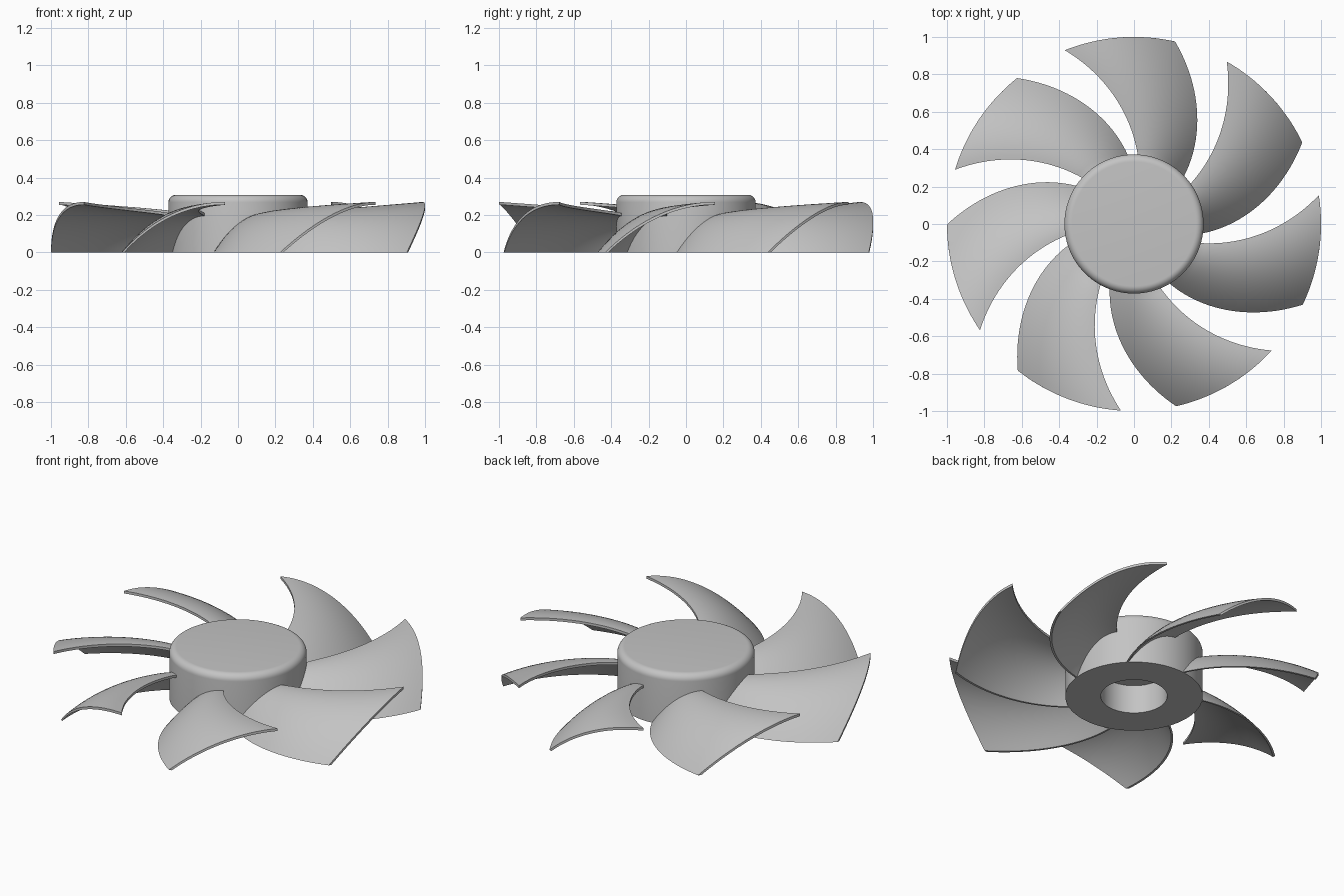
import bpy, bmesh, math

cube = bpy.data.objects.get("Cube")
if cube:
    bpy.data.objects.remove(cube, do_unlink=True)

grey = bpy.data.materials.new("plain_grey")
grey.use_nodes = True
colour = (0.55, 0.55, 0.55, 1)
grey.diffuse_color = colour
grey.node_tree.nodes["Principled BSDF"].inputs["Base Color"].default_value = colour

HUB_R, HUB_H, BEVEL = 0.372, 0.308, 0.04
HOLE_R, HOLE_DEPTH = 0.18, 0.17
BLADES, THICK = 7, 0.015


def add_object(name, bm):
    bmesh.ops.recalc_face_normals(bm, faces=bm.faces)
    mesh = bpy.data.meshes.new(name)
    bm.to_mesh(mesh)
    bm.free()
    mesh.materials.append(grey)
    obj = bpy.data.objects.new(name, mesh)
    bpy.context.collection.objects.link(obj)
    bpy.ops.object.select_all(action="DESELECT")
    obj.select_set(True)
    bpy.context.view_layer.objects.active = obj
    bpy.ops.object.shade_smooth_by_angle(angle=math.radians(35))
    return obj


# Hub: lathed profile with a rounded top rim and a blind shaft hole underneath
profile = [(0, HOLE_DEPTH), (HOLE_R, HOLE_DEPTH), (HOLE_R, 0), (HUB_R, 0)]
for i in range(9):
    a = math.pi / 2 * i / 8
    profile.append((HUB_R - BEVEL + BEVEL * math.cos(a), HUB_H - BEVEL + BEVEL * math.sin(a)))
profile.append((0, HUB_H))
bm = bmesh.new()
verts = [bm.verts.new((r, 0, z)) for r, z in profile]
edges = [bm.edges.new(pair) for pair in zip(verts, verts[1:])]
bmesh.ops.spin(bm, geom=verts + edges, axis=(0, 0, 1), cent=(0, 0, 0),
               angle=math.tau, steps=96, use_merge=False)
bmesh.ops.remove_doubles(bm, verts=bm.verts, dist=0.0001)
add_object("hub", bm)


# Blade: swept in angle along the radius, arched from the low edge to the high edge
def blade_point(r, f, lower):
    t = (r - HUB_R) / (1 - HUB_R)
    height = 0.21 + 0.06 * max(t, 0) ** 0.8
    if lower:
        start = 1 - math.sqrt(1 - THICK / height)
        f = start + (1 - start) * f
    low = 43.8 + 33.5 * t
    high = 86.9 + 22 * t + 2.8 * t * t
    a = math.radians(low + (high - low) * f)
    z = height * (1 - (1 - f) ** 2) - (THICK if lower else 0)
    return r * math.cos(a), r * math.sin(a), max(z, 0)


def make_blade_mesh(rows=24, cols=20):
    bm = bmesh.new()
    rings = []
    for i in range(rows + 1):
        r = 0.345 + (1 - 0.345) * i / rows
        upper = [blade_point(r, j / cols, False) for j in range(cols + 1)]
        under = [blade_point(r, j / cols, True) for j in range(cols, -1, -1)]
        rings.append([bm.verts.new(p) for p in upper + under])
    n = len(rings[0])
    for a, b in zip(rings, rings[1:]):
        for j in range(n):
            k = (j + 1) % n
            bm.faces.new((a[j], a[k], b[k], b[j]))
    # Close the root and the tip with strips
    for ring in (rings[0], rings[-1]):
        for j in range(cols):
            bm.faces.new((ring[j], ring[j + 1], ring[n - 2 - j], ring[n - 1 - j]))
    return bm


first = add_object("blade_1", make_blade_mesh())
for i in range(1, BLADES):
    blade = first.copy()
    blade.name = f"blade_{i + 1}"
    blade.rotation_euler.z = math.tau * i / BLADES
    bpy.context.collection.objects.link(blade)
